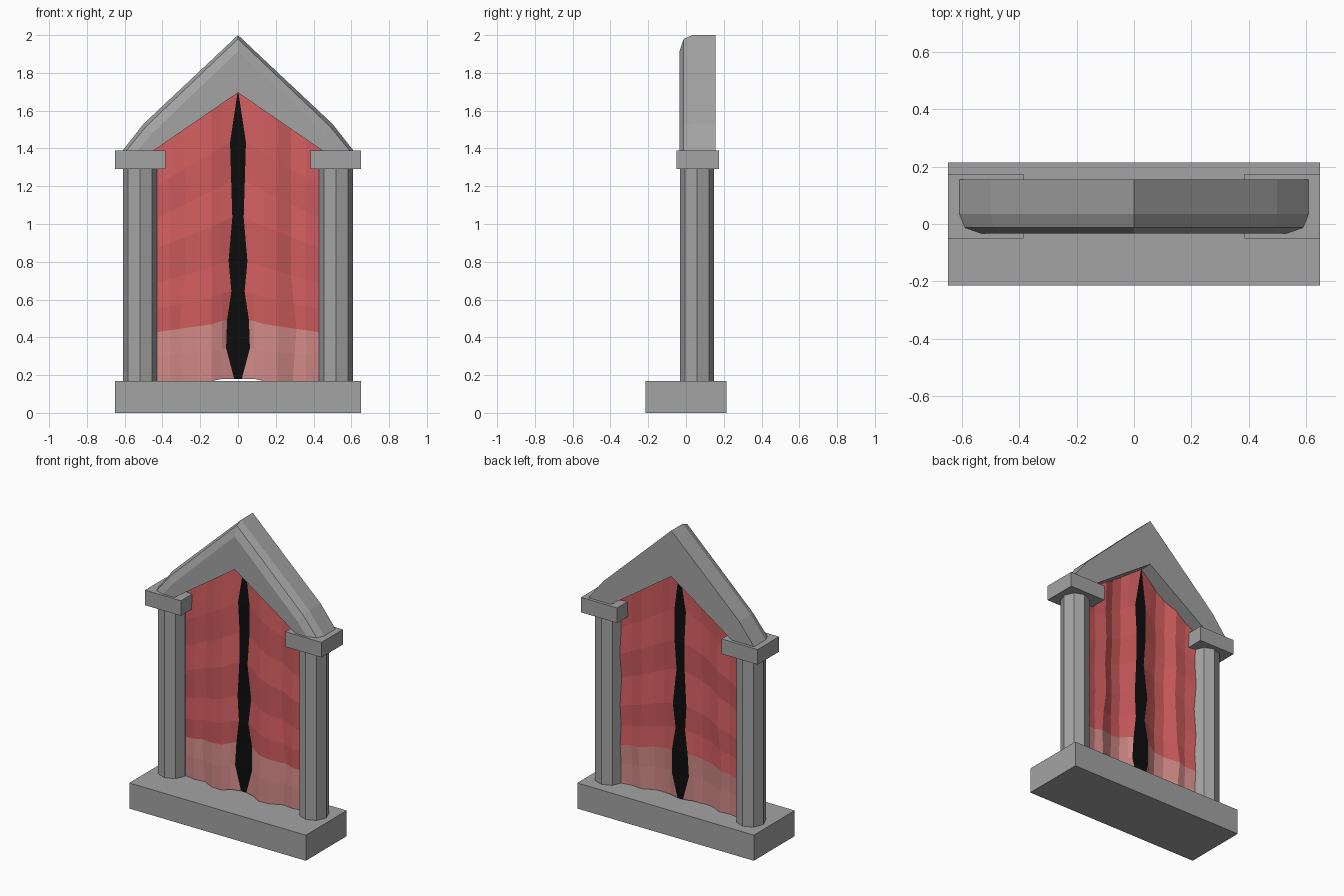
import bpy, bmesh, math

if "Cube" in bpy.data.objects:
    bpy.data.objects.remove(bpy.data.objects["Cube"])


def material(name, rgb):
    m = bpy.data.materials.new(name)
    m.diffuse_color = (*rgb, 1)
    m.use_nodes = True
    m.node_tree.nodes["Principled BSDF"].inputs["Base Color"].default_value = m.diffuse_color
    return m


STONE = material("grey stone", (0.37, 0.37, 0.37))
RED = material("red cloth", (0.64, 0.11, 0.115))
PINK = material("pink hem", (0.63, 0.25, 0.24))
BLACK = material("black opening", (0.004, 0.004, 0.004))


def finish(bm, name, mats):
    me = bpy.data.meshes.new(name)
    bm.to_mesh(me)
    bm.free()
    for m in mats:
        me.materials.append(m)
    ob = bpy.data.objects.new(name, me)
    bpy.context.collection.objects.link(ob)
    return ob


def box(name, lo, hi):
    bm = bmesh.new()
    bmesh.ops.create_cube(bm, size=1)
    for v in bm.verts:
        v.co = [(a + b) / 2 + c * (b - a) for a, b, c in zip(lo, hi, v.co)]
    return finish(bm, name, [STONE])


def column(name, x, y, r, z0, z1):
    bm = bmesh.new()
    bmesh.ops.create_cone(bm, cap_ends=True, segments=8, radius1=r, radius2=r, depth=z1 - z0)
    bmesh.ops.translate(bm, verts=bm.verts, vec=(x, y, (z0 + z1) / 2))
    return finish(bm, name, [STONE])


# base slab, columns and capitals
box("base", (-0.65, -0.215, 0), (0.65, 0.215, 0.17))
for side, s in (("left", -1), ("right", 1)):
    column(side + "_column", s * 0.52, 0.058, 0.09, 0.165, 1.295)
    xs = sorted((s * 0.385, s * 0.65))
    box(side + "_capital", (xs[0], -0.05, 1.29), (xs[1], 0.175, 1.39))

# gable: peaked arch with a rounded outer front edge
layers = [  # y, then outer foot x, kink x, kink z, apex z
    (0.155, 0.61, 0.50, 1.53, 2.00),
    (0.035, 0.61, 0.50, 1.53, 2.00),
    (-0.013, 0.59, 0.488, 1.515, 1.98),
    (-0.034, 0.53, 0.46, 1.475, 1.915),
]
bm = bmesh.new()
rings = []
for y, fx, kx, kz, az in layers:
    pts = [(-fx, 1.39), (-kx, kz), (0, az), (kx, kz), (fx, 1.39),
           (0.445, 1.39), (0, 1.695), (-0.445, 1.39)]
    rings.append([bm.verts.new((x, y, z)) for x, z in pts])
for a, b in zip(rings, rings[1:]):
    for i in range(8):
        j = (i + 1) % 8
        bm.faces.new((a[i], a[j], b[j], b[i]))
bm.faces.new(rings[0])
bm.faces.new(rings[-1])
bmesh.ops.recalc_face_normals(bm, faces=bm.faces)
finish(bm, "gable", [STONE])

# curtain: wavy sheet in rows that follow the arch, with a black slit
rows = [  # height fraction, slit half width, crease x, row depth shift
    (0.00, 0.020, 0.29, 0.000),
    (0.11, 0.063, 0.30, 0.000),
    (0.21, 0.058, 0.31, 0.006),
    (0.31, 0.035, 0.295, 0.000),
    (0.42, 0.050, 0.28, 0.008),
    (0.57, 0.030, 0.28, -0.002),
    (0.70, 0.036, 0.28, 0.010),
    (0.84, 0.042, 0.28, 0.003),
    (1.00, 0.002, 0.28, 0.012),
]
bm = bmesh.new()
grid = []
for t, slit, crease, dy in rows:
    amp = 1 - 0.4 * t
    half = [(slit, 0.06), (0.085, 0.042), (0.14, 0.02), (0.21, 0.024),
            (crease, 0.062), (0.36, 0.052), (0.46, 0.07)]
    line = []
    for x, y in [(-x, y) for x, y in reversed(half)] + half:
        bottom = 0.18 if abs(x) < 0.12 else 0.168
        top = 1.70 - 0.69 * abs(x)
        line.append(bm.verts.new((x, 0.055 + (y - 0.055) * amp + dy,
                                  bottom + (top - bottom) * t)))
    grid.append(line)
for r in range(len(grid) - 1):
    for c in range(13):
        f = bm.faces.new((grid[r][c], grid[r][c + 1], grid[r + 1][c + 1], grid[r + 1][c]))
        f.material_index = 2 if c == 6 else (1 if r < 2 else 0)
finish(bm, "curtain", [RED, PINK, BLACK])
